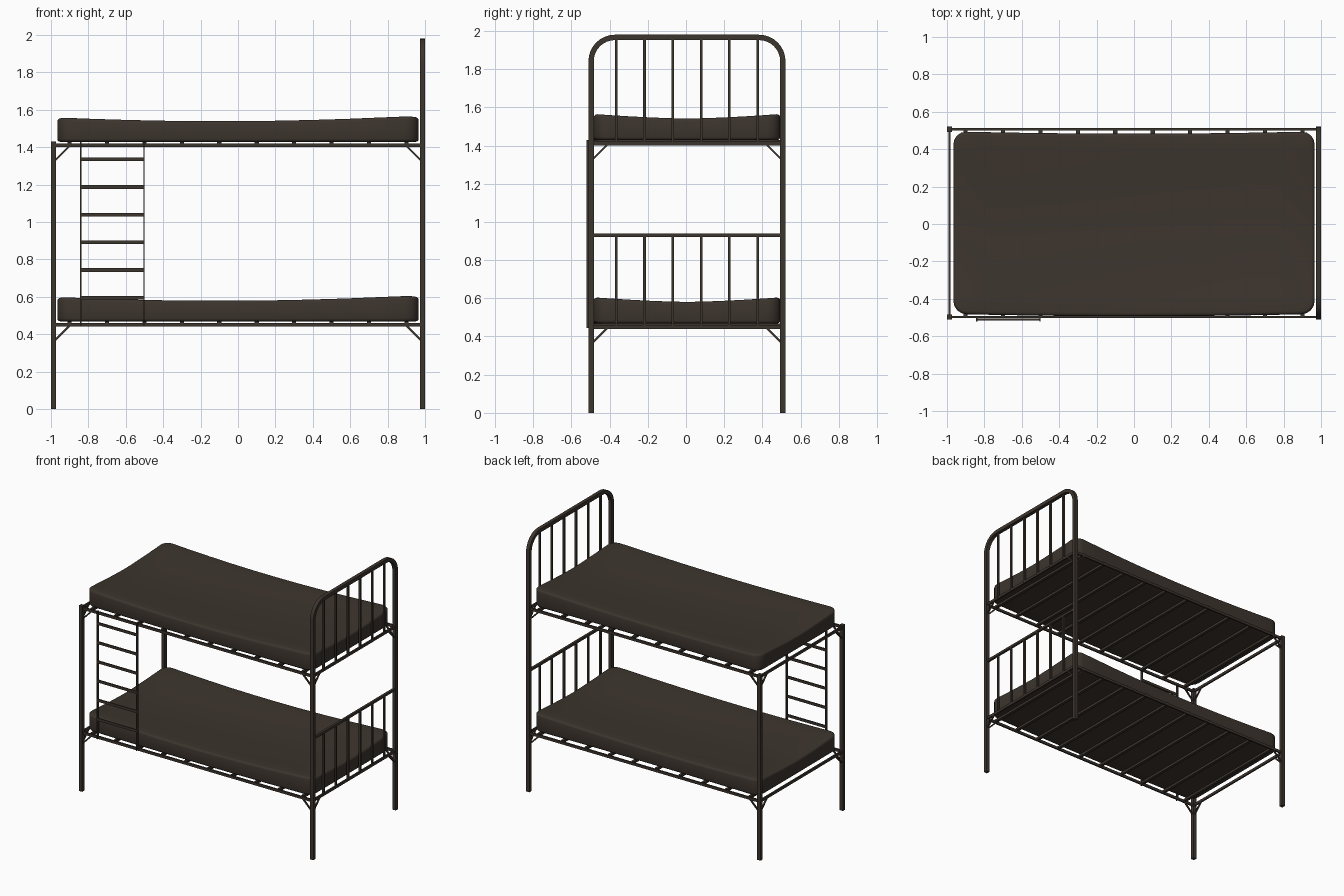
import bpy, bmesh, math
from mathutils import Vector, Matrix

if "Cube" in bpy.data.objects:
    bpy.data.objects.remove(bpy.data.objects["Cube"])

mat = bpy.data.materials.new("dark brown")
mat.diffuse_color = (0.046, 0.035, 0.027, 1)
mat.use_nodes = True
mat.node_tree.nodes["Principled BSDF"].inputs["Base Color"].default_value = mat.diffuse_color

CY = 0.005          # frame centre in y (the ladder sticks out in front)
PX, PY = 0.986, 0.502   # post positions
T = 0.028           # post thickness
DECKS = (0.45, 1.41)    # rail heights


def finish(bm, name):
    bmesh.ops.recalc_face_normals(bm, faces=bm.faces)
    me = bpy.data.meshes.new(name)
    bm.to_mesh(me)
    bm.free()
    me.materials.append(mat)
    ob = bpy.data.objects.new(name, me)
    bpy.context.collection.objects.link(ob)
    return ob


def bar(name, a, b, w, d):
    """Rectangular bar from a to b, w and d being its cross-section."""
    a, b = Vector(a), Vector(b)
    t = (b - a).normalized()
    side = Vector((1, 0, 0)) if abs(t.x) < 0.3 else Vector((0, 1, 0))
    up = t.cross(side).normalized()
    bm = bmesh.new()
    bmesh.ops.create_cube(bm, size=1)
    for v in bm.verts:
        v.co = (a + b) / 2 + side * v.co.x * w + up * v.co.y * d + t * v.co.z * (b - a).length
    return finish(bm, name)


# Tall hoop at the right end: legs and arched top in one square tube
def hoop(top=1.966, r=0.125):
    path = [(-PY, 0, 0.0)]
    for sy, start in ((-1, 180), (1, 90)):
        for i in range(9):
            a = math.radians(start - i * 90 / 8)
            path.append((sy * (PY - r) + r * math.cos(a), top - r + r * math.sin(a), a))
    path.append((PY, 0, 0.0))
    bm = bmesh.new()
    rings = []
    for i, (y, z, a) in enumerate(path):
        if i == 0:
            a = math.pi
        n = Vector((0, math.cos(a), math.sin(a))) * T / 2
        x = Vector((T / 2, 0, 0))
        c = Vector((PX, CY + y, z))
        rings.append([bm.verts.new(c + p) for p in (x + n, x - n, -x - n, n - x)])
    for p, q in zip(rings, rings[1:]):
        for k in range(4):
            bm.faces.new((p[k], p[(k + 1) % 4], q[(k + 1) % 4], q[k]))
    bm.faces.new(rings[0])
    bm.faces.new(rings[-1])
    ob = finish(bm, "end_hoop")
    bpy.context.view_layer.objects.active = ob
    ob.select_set(True)
    bpy.ops.object.shade_smooth_by_angle()
    ob.select_set(False)


hoop()

# Short posts at the left end
for s in (-1, 1):
    bar("left_post", (-PX, CY + s * PY, 0), (-PX, CY + s * PY, 1.43), T, T)


# Sagging mattress with rounded corners
def mattress(z0):
    lx, ly, h = 0.966, 0.488, 0.137
    bm = bmesh.new()
    bmesh.ops.create_cube(bm, size=1, matrix=Matrix.Diagonal((2 * lx, 2 * ly, h, 1)))
    upright = [e for e in bm.edges if abs(e.verts[0].co.z - e.verts[1].co.z) > 0.01]
    bmesh.ops.bevel(bm, geom=upright, offset=0.07, segments=4, profile=0.5, affect='EDGES')
    rim = [e for e in bm.edges if abs(e.verts[0].co.z - e.verts[1].co.z) < 0.001]
    bmesh.ops.bevel(bm, geom=rim, offset=0.018, segments=3, profile=0.5, affect='EDGES')
    for axis, length in ((0, lx), (1, ly)):
        for i in range(-4, 5):
            co, no = Vector((0, 0, 0)), Vector((0, 0, 0))
            co[axis], no[axis] = i * length / 5, 1
            bmesh.ops.bisect_plane(bm, geom=bm.verts[:] + bm.edges[:] + bm.faces[:],
                                   plane_co=co, plane_no=no)
    for v in bm.verts:
        u, w = v.co.x / lx, v.co.y / ly
        k = v.co.z / h + 0.5
        dip_x = 0.025 * max(0, 1 - (u + 0.1) ** 2)
        dip_y = 0.024 * max(0, 1 - abs(w) ** 1.5)
        v.co.z -= k * (dip_x + dip_y)
        v.co.y += CY + 0.002 - 0.012 * (1 - u * u) * abs(w)
        v.co.z += z0 + 0.018 + h / 2
    ob = finish(bm, "mattress")
    bpy.context.view_layer.objects.active = ob
    ob.select_set(True)
    bpy.ops.object.shade_smooth_by_angle(angle=math.radians(40))
    ob.select_set(False)


for z in DECKS:
    mattress(z)
    # Side and end rails
    for s in (-1, 1):
        bar("side_rail", (-PX, CY + s * PY, z), (PX, CY + s * PY, z), 0.012, 0.02)
        bar("end_rail", (s * PX, CY - PY, z), (s * PX, CY + PY, z), 0.012, 0.02)
    # Cross slats
    for i in range(10):
        x = -0.9 + i * 0.2
        bar("slat", (x, CY - PY, z + 0.009), (x, CY + PY, z + 0.009), 0.022, 0.018)
    # Diagonal corner braces
    for sx in (-1, 1):
        for sy in (-1, 1):
            x, y = sx * PX, CY + sy * PY
            bar("side_brace", (x - sx * 0.01, y, z - 0.08), (x - sx * 0.09, y, z), 0.01, 0.01)
            bar("end_brace", (x, y - sy * 0.01, z - 0.08), (x, y - sy * 0.09, z), 0.01, 0.01)

# Upright bars of the right end
for i in range(6):
    y = CY - 0.37 + i * 0.148
    bar("lower_end_bar", (PX, y, DECKS[0]), (PX, y, 0.93), 0.014, 0.014)
    bar("upper_end_bar", (PX, y, DECKS[1]), (PX, y, 1.966), 0.014, 0.014)
bar("lower_end_top_rail", (PX, CY - PY, 0.93), (PX, CY + PY, 0.93), 0.018, 0.018)

# Ladder
for x in (-0.84, -0.503):
    bar("ladder_side", (x, -0.511, 0.445), (x, -0.511, 1.43), 0.007, 0.018)
for i in range(6):
    z = 0.595 + i * 0.148
    bar("ladder_rung", (-0.84, -0.511, z), (-0.503, -0.511, z), 0.009, 0.02)
